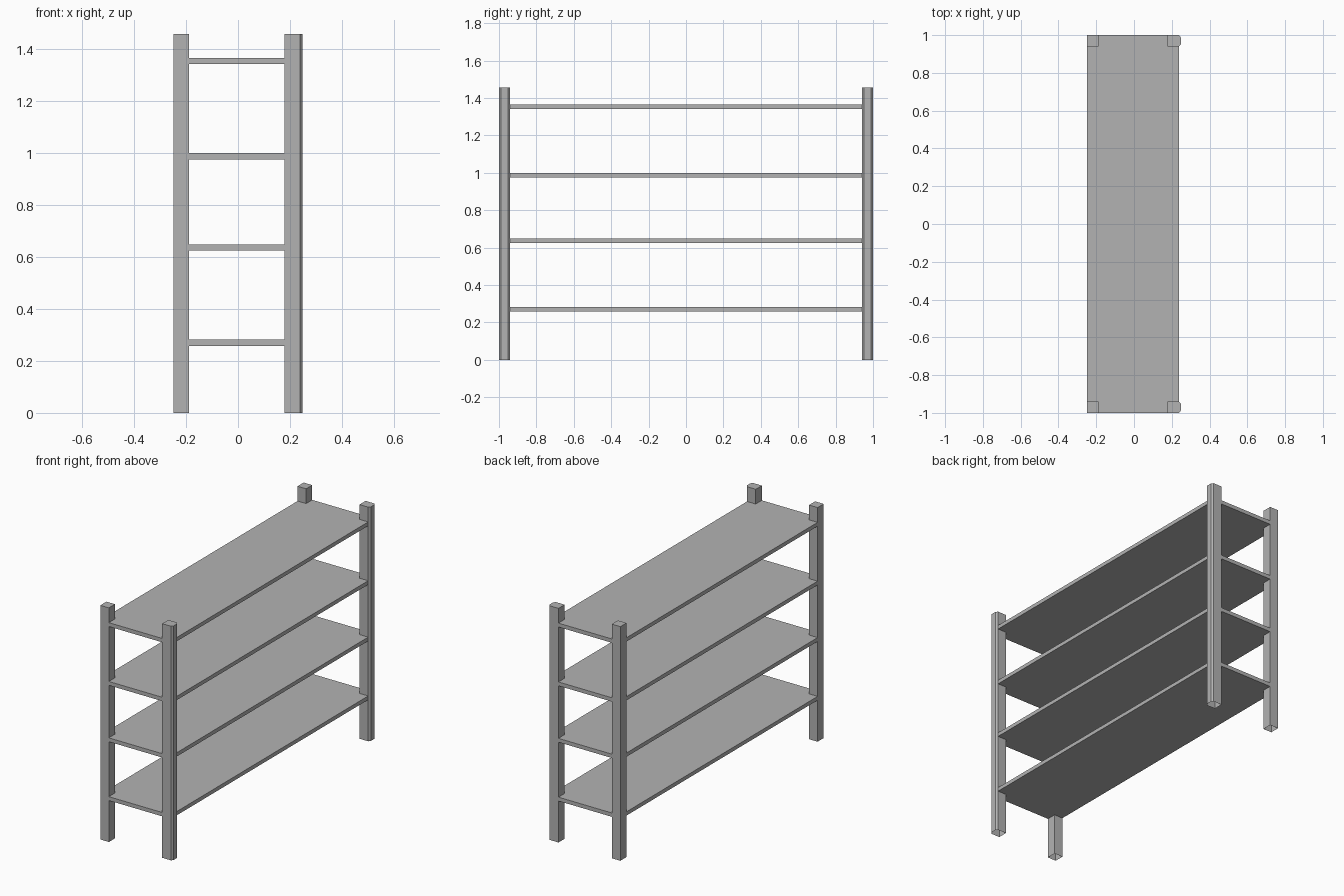
import bpy
import bmesh

default = bpy.data.objects.get("Cube")
if default:
    bpy.data.objects.remove(default, do_unlink=True)

grey = bpy.data.materials.new("grey metal")
grey.use_nodes = True
colour = (0.45, 0.45, 0.45, 1)
grey.diffuse_color = colour
grey.node_tree.nodes["Principled BSDF"].inputs["Base Color"].default_value = colour

HEIGHT = 1.457
BACK, FRONT = -0.248, 0.238


def prism(name, outline, z0, z1, open_bottom=False):
    """Extrude a flat outline from z0 to z1."""
    bm = bmesh.new()
    base = bm.faces.new([bm.verts.new((x, y, z0)) for x, y in outline])
    result = bmesh.ops.extrude_face_region(bm, geom=[base], use_keep_orig=True)
    for v in result["geom"]:
        if isinstance(v, bmesh.types.BMVert):
            v.co.z = z1
    bmesh.ops.recalc_face_normals(bm, faces=bm.faces)
    if open_bottom:
        bmesh.ops.delete(bm, geom=[base], context="FACES_ONLY")
    mesh = bpy.data.meshes.new(name)
    bm.to_mesh(mesh)
    bm.free()
    mesh.materials.append(grey)
    obj = bpy.data.objects.new(name, mesh)
    bpy.context.collection.objects.link(obj)
    return obj


# Corner posts: hollow below, with chamfered outer corners on the +x pair
for label, side in (("front", -1), ("back", 1)):
    inner, outer = side * 0.94, side
    square = [(BACK, inner), (-0.189, inner), (-0.189, outer), (BACK, outer)]
    prism(label + "_right_post", square, 0, HEIGHT, True)
    cut = side * 0.012
    chamfered = [(0.178, inner), (FRONT, inner), (0.248, inner + cut),
                 (0.248, outer - cut), (FRONT, outer), (0.178, outer)]
    prism(label + "_left_post", chamfered, 0, HEIGHT, True)

# Shelf boards, flush with the ends of the rack
board = [(BACK, -1), (FRONT, -1), (FRONT, 1), (BACK, 1)]
for i, z in enumerate((0.258, 0.624, 0.975, 1.341)):
    prism(f"shelf_{i + 1}", board, z, z + 0.024)
